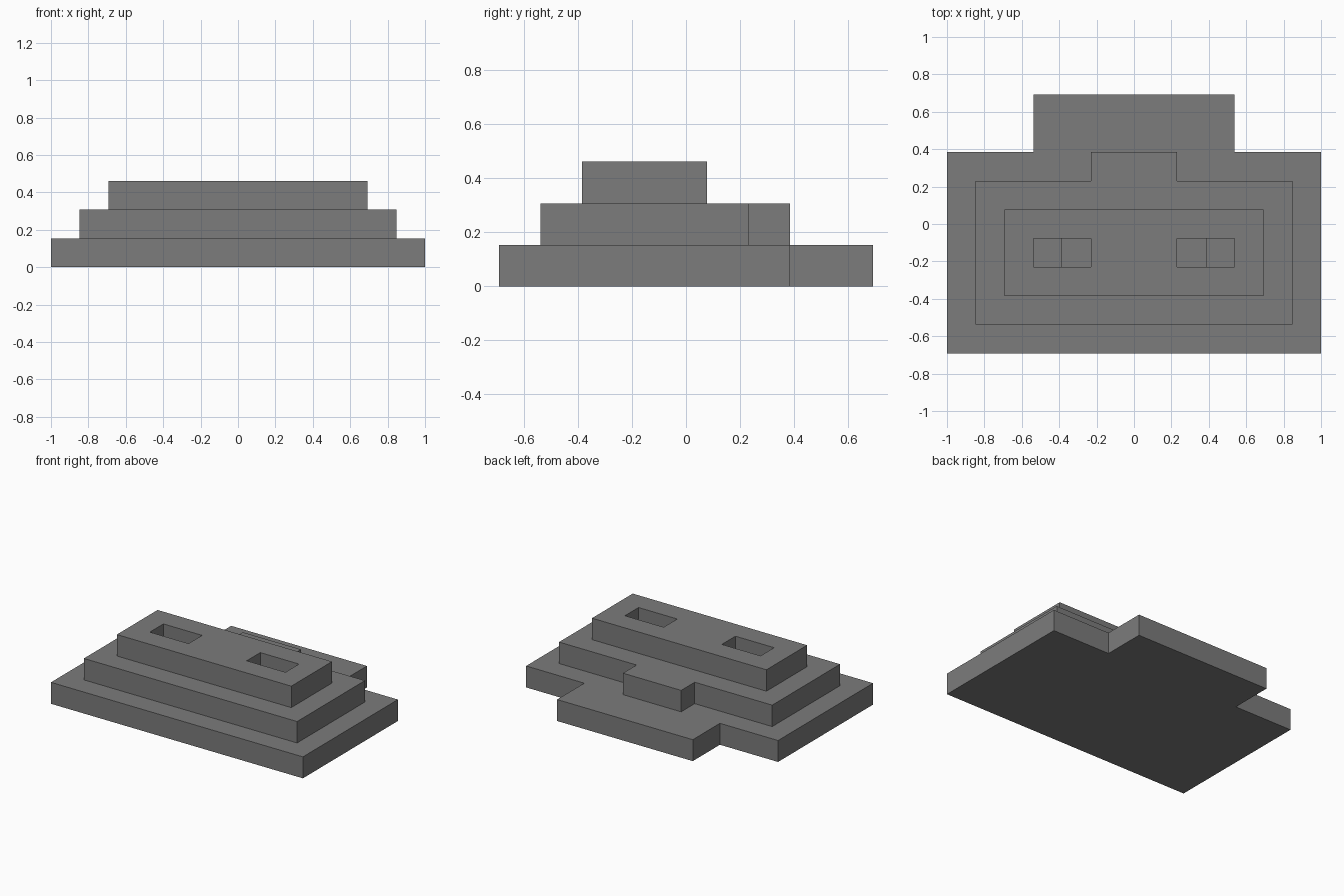
import bpy
import bmesh

cube = bpy.data.objects.get("Cube")
if cube:
    bpy.data.objects.remove(cube, do_unlink=True)

U = 2 / 13  # one block; the plan is 13 blocks wide and 9 deep

stone = bpy.data.materials.new("dark grey stone")
stone.use_nodes = True
GREY = (0.2, 0.2, 0.2, 1)
stone.diffuse_color = GREY
stone.node_tree.nodes["Principled BSDF"].inputs["Base Color"].default_value = GREY


def prism(name, outline, bottom, top):
    """Extrude a plan outline, given in blocks, between two heights."""
    bm = bmesh.new()
    face = bm.faces.new([bm.verts.new((x * U, y * U, bottom * U)) for x, y in outline])
    new = bmesh.ops.extrude_face_region(bm, geom=[face])["geom"]
    verts = [g for g in new if isinstance(g, bmesh.types.BMVert)]
    bmesh.ops.translate(bm, verts=verts, vec=(0, 0, (top - bottom) * U))
    bmesh.ops.recalc_face_normals(bm, faces=bm.faces)
    mesh = bpy.data.meshes.new(name)
    bm.to_mesh(mesh)
    bm.free()
    mesh.materials.append(stone)
    obj = bpy.data.objects.new(name, mesh)
    bpy.context.collection.objects.link(obj)
    return obj


def rectangle(x0, x1, y0, y1):
    return [(x0, y0), (x1, y0), (x1, y1), (x0, y1)]


def tee(half, front, back, tab_half, tab_back):
    """Rectangle with a narrower tab projecting from its back."""
    right = [(half, front), (half, back), (tab_half, back), (tab_half, tab_back)]
    return right + [(-x, y) for x, y in reversed(right)]


def cut_pockets(obj, inner, outer, bottom, top):
    """Cut a mirrored pair of rectangular pockets."""
    for side in (-1, 1):
        x0, x1 = sorted((side * inner, side * outer))
        cutter = prism("pocket_cutter", rectangle(x0, x1, -1.5, -0.5), bottom, top)
        cutter.hide_render = True
        mod = obj.modifiers.new("pocket", "BOOLEAN")
        mod.operation = "DIFFERENCE"
        mod.solver = "EXACT"
        mod.object = cutter
        graph = bpy.context.evaluated_depsgraph_get()
        mesh = bpy.data.meshes.new_from_object(obj.evaluated_get(graph))
        obj.modifiers.clear()
        obj.data = mesh
        bpy.data.objects.remove(cutter, do_unlink=True)


# Three stacked terraces
prism("base_terrace", tee(6.5, -4.5, 2.5, 3.5, 4.5), 0, 1)
middle = prism("middle_terrace", tee(5.5, -3.5, 1.5, 1.5, 2.5), 1, 2)
upper = prism("top_terrace", rectangle(-4.5, 4.5, -2.5, 0.5), 2, 3)

# Stepped pockets: the outer half is one block deep, the inner half two
cut_pockets(upper, 1.5, 3.5, 1.5, 3.5)
cut_pockets(middle, 1.5, 2.5, 0.5, 2.5)
